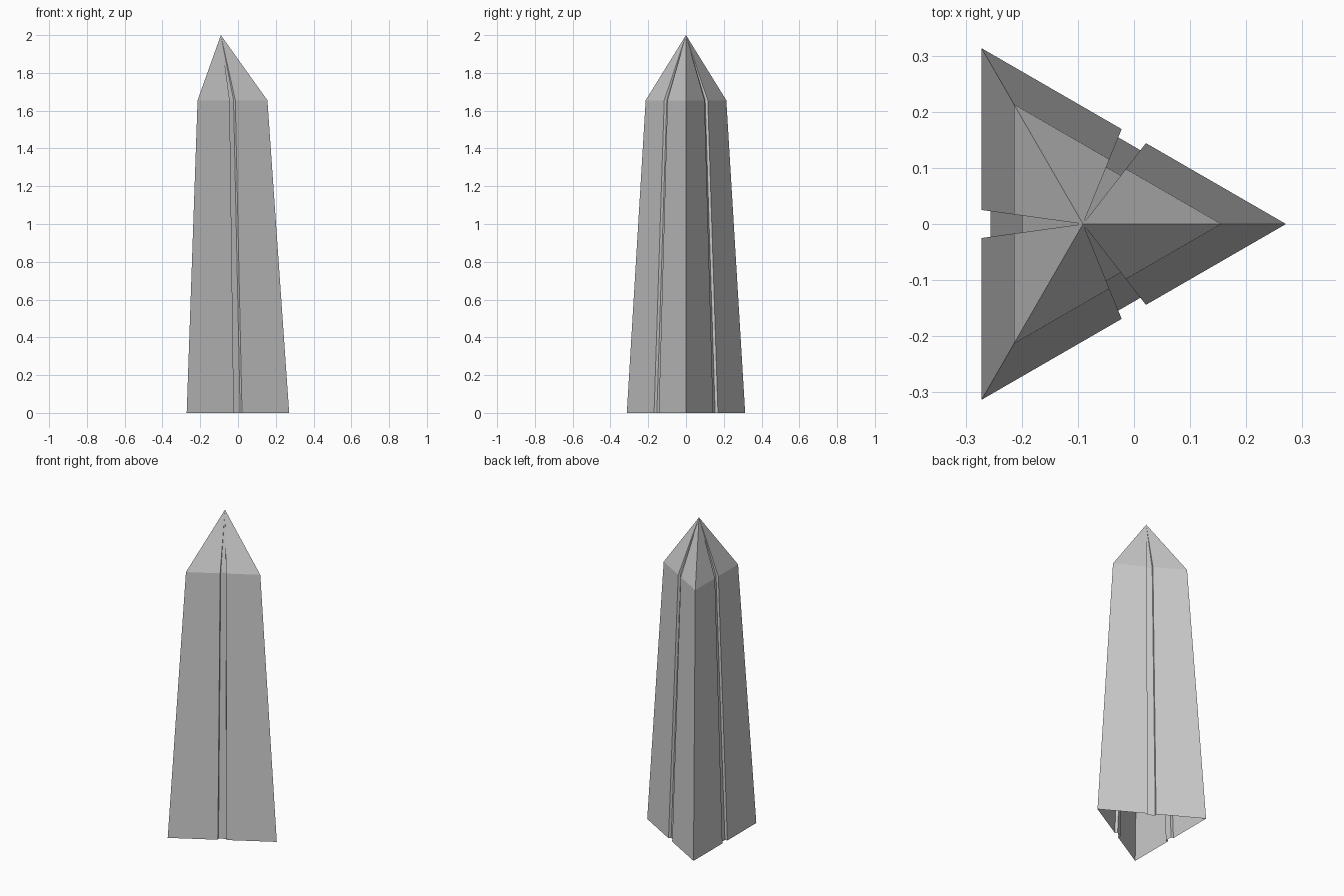
import bpy, bmesh
from math import cos, sin, pi

if "Cube" in bpy.data.objects:
    bpy.data.objects.remove(bpy.data.objects["Cube"])

CX = -0.0908                                     # axis of the triangular spire
# height, corner radius, groove half width, groove floor distance from axis
LEVELS = [(0.0, 0.3617, 0.025, 0.1650),
          (1.655, 0.2465, 0.0170, 0.1085)]


def ring(bm, z, radius, half, floor):
    """Triangle outline with a shallow groove in the middle of each side."""
    face = radius / 2
    inner = half * floor / face                  # groove walls point at the axis
    side = [(face, -radius * sin(pi / 3)), (face, -half), (floor, -inner),
            (floor, inner), (face, half)]
    verts = []
    for k in range(3):
        a = pi / 3 + k * 2 * pi / 3              # outward direction of this side
        for d, t in side:
            verts.append(bm.verts.new((CX + d * cos(a) - t * sin(a),
                                       d * sin(a) + t * cos(a), z)))
    return verts


bm = bmesh.new()
low, high = [ring(bm, *level) for level in LEVELS]
tip = bm.verts.new((CX, 0, 2.0))

# tapered shaft and pointed cap, open underneath
n = len(low)
for i in range(n):
    j = (i + 1) % n
    bm.faces.new((low[i], low[j], high[j], high[i]))
    bm.faces.new((high[i], high[j], tip))

mesh = bpy.data.meshes.new("grooved_spire")
bm.to_mesh(mesh)
bm.free()
spire = bpy.data.objects.new("grooved_spire", mesh)
bpy.context.collection.objects.link(spire)
